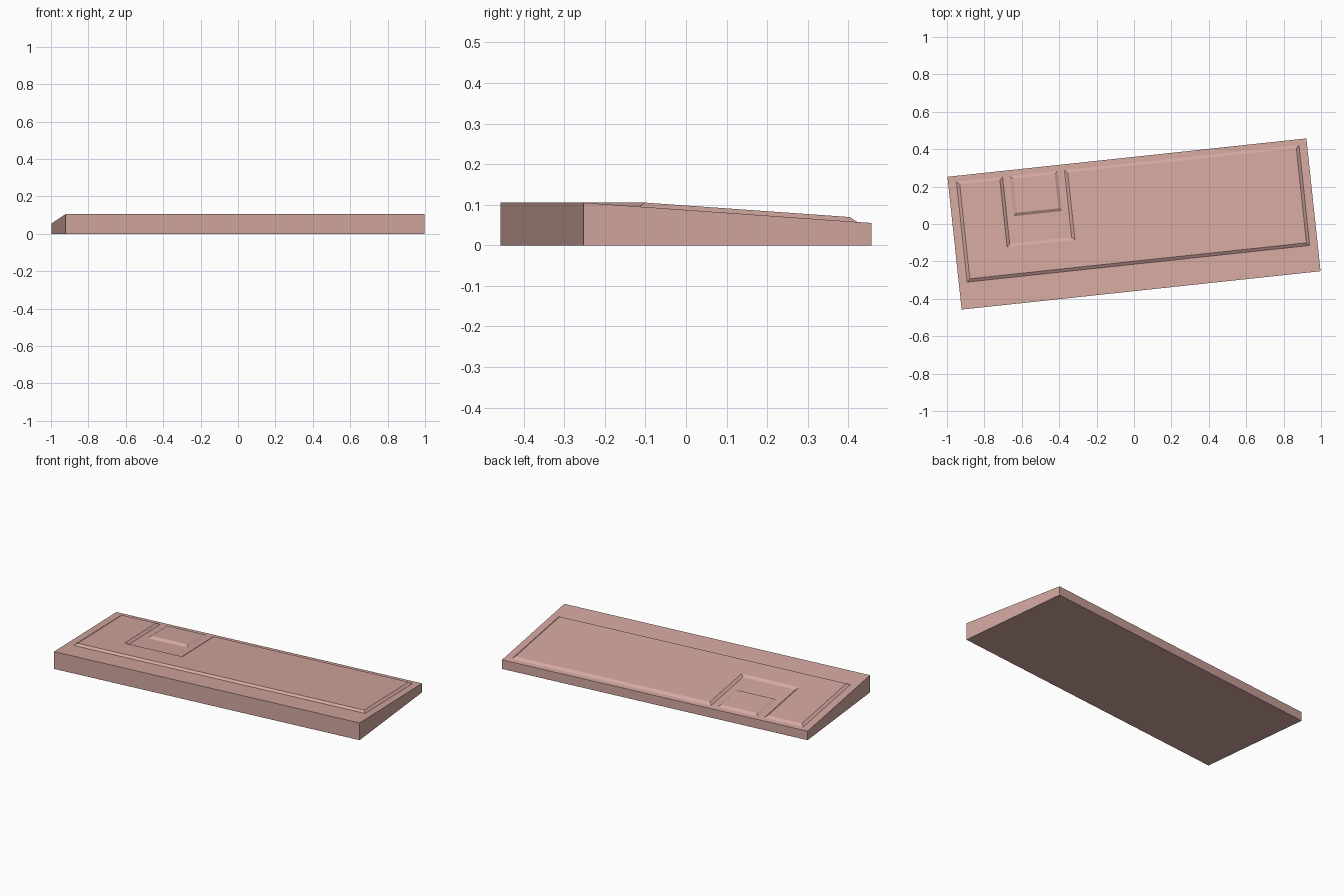
import bpy, bmesh, math
from mathutils import Matrix, Vector

if "Cube" in bpy.data.objects:
    bpy.data.objects.remove(bpy.data.objects["Cube"])

TURN = Matrix.Rotation(math.radians(6.1), 4, 'Z')
HALF_L, HALF_D = 0.965, 0.357
Z_FRONT, Z_BACK = 0.105, 0.055

mat = bpy.data.materials.new("pink_plastic")
mat.diffuse_color = (0.65, 0.39, 0.35, 1)
mat.use_nodes = True
mat.node_tree.nodes["Principled BSDF"].inputs["Base Color"].default_value = mat.diffuse_color


def deck(v):
    """Height of the sloping top of the case at local depth v."""
    return Z_FRONT + (Z_BACK - Z_FRONT) * (v + HALF_D) / (2 * HALF_D)


def stack(name, rings):
    """Solid made of matching outline rings, capped at both ends."""
    bm = bmesh.new()
    loops = [[bm.verts.new(TURN @ Vector(p)) for p in ring] for ring in rings]
    n = len(loops[0])
    bm.faces.new(loops[0][::-1])
    bm.faces.new(loops[-1])
    for a, b in zip(loops, loops[1:]):
        for i in range(n):
            j = (i + 1) % n
            bm.faces.new((a[i], a[j], b[j], b[i]))
    bmesh.ops.recalc_face_normals(bm, faces=bm.faces)
    me = bpy.data.meshes.new(name)
    bm.to_mesh(me)
    bm.free()
    me.materials.append(mat)
    ob = bpy.data.objects.new(name, me)
    bpy.context.collection.objects.link(ob)
    return ob


def inset(outline, d):
    """Move a counter-clockwise right-angled outline inwards by d."""
    out = []
    n = len(outline)
    for i in range(n):
        a, p, b = (Vector(outline[k % n]) for k in (i - 1, i, i + 1))
        e1, e2 = (p - a).normalized(), (b - p).normalized()
        out.append(p + d * Vector((-e1.y - e2.y, e1.x + e2.x)))
    return out


def raised_block(name, outline, height, slope):
    """Low key block with chamfered sides, sitting on the sloping deck."""
    def lift(pts, h):
        return [(u, v, deck(v) + h) for u, v in pts]
    return stack(name, [lift(outline, -0.004), lift(outline, 0),
                        lift(inset(outline, slope), height)])


# wedge shaped case
case = [(-HALF_L, -HALF_D), (HALF_L, -HALF_D), (HALF_L, HALF_D), (-HALF_L, HALF_D)]
stack("case", [[(u, v, 0) for u, v in case], [(u, v, deck(v)) for u, v in case]])

# large raised key area with a notch in its back edge
keys = [(-0.92, -0.214), (0.922, -0.214), (0.922, 0.326), (-0.339, 0.326),
        (-0.339, -0.035), (-0.672, -0.035), (-0.672, 0.326), (-0.92, 0.326)]
raised_block("key_area", keys, 0.0113, 0.016)

# small key block inside the notch
arrows = [(-0.634, 0.11), (-0.377, 0.11), (-0.377, 0.326), (-0.634, 0.326)]
raised_block("small_key_block", arrows, 0.0105, 0.016)
